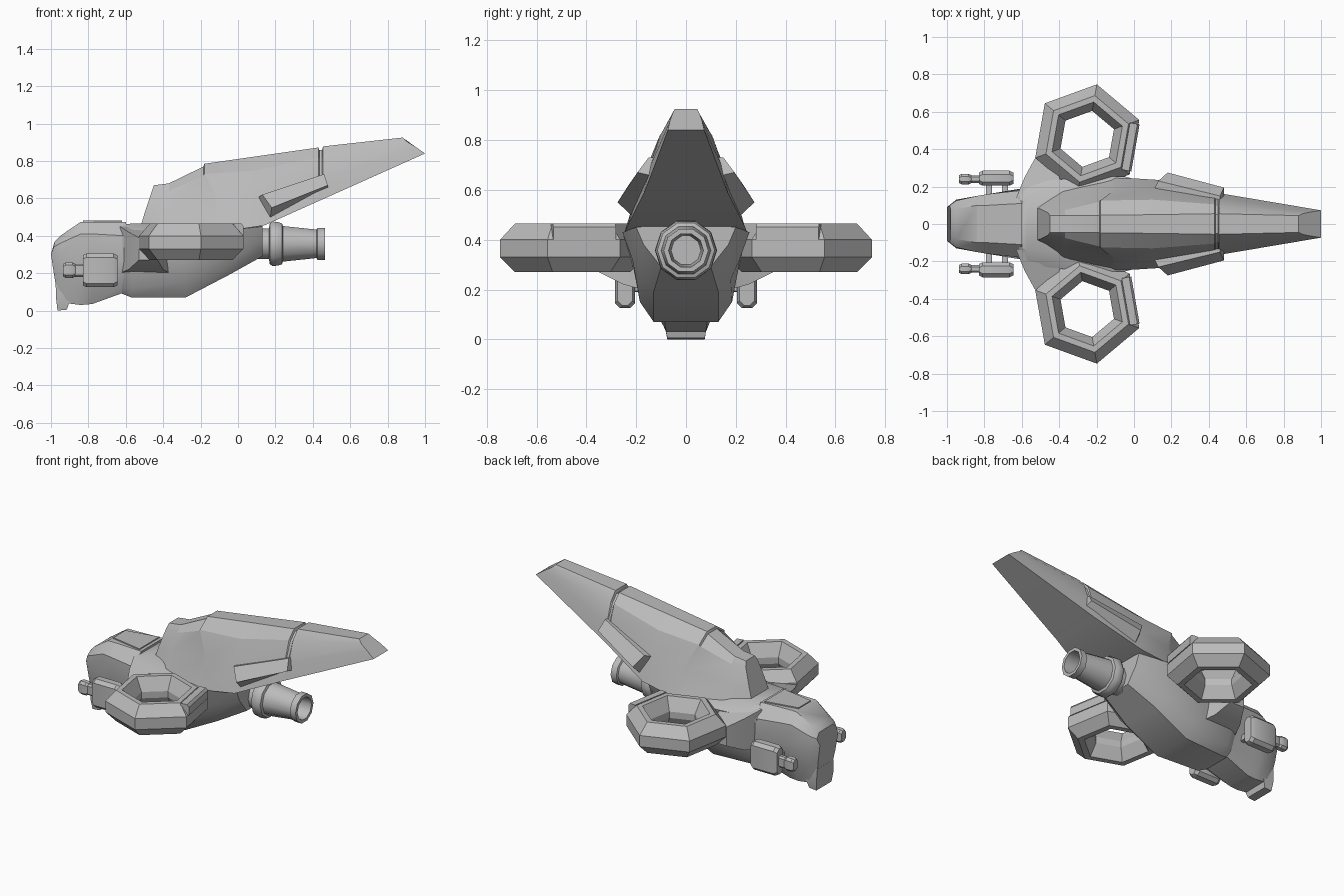
import bpy, bmesh, math
from mathutils import Vector

grey = bpy.data.materials.new("hull_grey")
grey.diffuse_color = (0.5, 0.5, 0.5, 1)


def finish(name, bm, angle=30):
    bmesh.ops.recalc_face_normals(bm, faces=bm.faces)
    me = bpy.data.meshes.new(name)
    bm.to_mesh(me)
    bm.free()
    ob = bpy.data.objects.new(name, me)
    bpy.context.collection.objects.link(ob)
    me.materials.append(grey)
    bpy.ops.object.select_all(action='DESELECT')
    ob.select_set(True)
    bpy.context.view_layer.objects.active = ob
    bpy.ops.object.shade_smooth_by_angle(angle=math.radians(angle))
    return ob


def skin(bm, rings, caps=True, closed=False):
    """Join rings of points with quads."""
    vs = [[bm.verts.new(p) for p in r] for r in rings]
    n = len(vs[0])
    pairs = list(zip(vs, vs[1:])) + ([(vs[-1], vs[0])] if closed else [])
    for a, b in pairs:
        for i in range(n):
            j = (i + 1) % n
            bm.faces.new((a[i], a[j], b[j], b[i]))
    if caps and not closed:
        bm.faces.new(vs[0])
        bm.faces.new(vs[-1])


def hull(name, halves, angle=30):
    """Symmetric loft from half sections, listed top to bottom."""
    bm = bmesh.new()
    skin(bm, [h + [(x, -y, z) for x, y, z in reversed(h)] for h in halves])
    return finish(name, bm, angle)


def pair(name, rings, closed=False, angle=30):
    """The same loft on the left and right."""
    bm = bmesh.new()
    for s in (1, -1):
        skin(bm, [[(x, s * y, z) for x, y, z in r] for r in rings], closed=closed)
    return finish(name, bm, angle)


def at(x, pts):
    return [(x, y, z) for y, z in pts]


def box_rings(x0, x1, y0, y1, z0, z1, c):
    """Box along x with chamfered long edges and ends."""
    def ring(x, d):
        a, b, e, f = y0 + d, y1 - d, z0 + d, z1 - d
        return [(x, a + c, e), (x, b - c, e), (x, b, e + c), (x, b, f - c),
                (x, b - c, f), (x, a + c, f), (x, a, f - c), (x, a, e + c)]
    return [ring(x0, c / 2), ring(x0 + c, 0), ring(x1 - c, 0), ring(x1, c / 2)]


# Main body
hull("body", [
    at(-.62, [(.12, .46), (.18, .40), (.18, .25), (.13, .12), (.09, .09)]),
    at(-.57, [(.14, .465), (.22, .42), (.21, .28), (.16, .12), (.11, .07)]),
    at(-.28, [(.15, .465), (.25, .42), (.21, .28), (.185, .15), (.13, .07)]),
    at(-.05, [(.15, .465), (.255, .43), (.215, .32), (.18, .24), (.13, .19)]),
    at(.13, [(.1, .46), (.2, .45), (.17, .38), (.13, .33), (.1, .29)]),
])

# Nose, canopy panel and chin
hull("nose", [
    [(-.98, .07, .37), (-.985, .1, .34), (-1, .09, .3), (-.985, .085, .2), (-.965, .07, .08)],
    [(-.95, .08, .4), (-.95, .125, .36), (-.95, .13, .29), (-.94, .11, .17), (-.92, .08, .04)],
    at(-.84, [(.1, .475), (.15, .41), (.15, .28), (.12, .13), (.08, .03)]),
    at(-.78, [(.1, .475), (.16, .41), (.16, .28), (.125, .13), (.08, .035)]),
    at(-.6, [(.11, .475), (.18, .40), (.19, .26), (.14, .14), (.09, .1)]),
])
hull("canopy_panel", [at(-.83, [(.06, .482), (.06, .46)]),
                      at(-.62, [(.1, .482), (.1, .46)])])
hull("chin", [
    [(-.975, .08, .14), (-.972, .085, .06), (-.965, .075, 0)],
    [(-.88, .09, .14), (-.9, .085, .05), (-.915, .075, .005)],
])

# Tail fin hull, with a notch across the top
hull("tail", [
    [(-.45, .045, .67), (-.46, .06, .64), (-.5, .08, .52), (-.53, .09, .42)],
    [(-.37, .045, .68), (-.37, .075, .64), (-.38, .13, .54), (-.38, .19, .42)],
    [(-.185, .045, .77), (-.185, .12, .72), (-.12, .18, .58), (-.12, .24, .42)],
    [(-.18, .047, .785), (-.18, .125, .73), (-.1, .185, .58), (-.1, .25, .42)],
    [(.1, .05, .825), (.1, .13, .75), (.1, .195, .6), (.14, .235, .455)],
    [(.43, .055, .872), (.43, .105, .82), (.43, .145, .7), (.43, .17, .585)],
    [(.435, .05, .858), (.435, .098, .81), (.435, .145, .7), (.435, .168, .587)],
    [(.45, .05, .86), (.45, .096, .81), (.45, .143, .7), (.45, .166, .594)],
    [(.455, .055, .878), (.455, .1, .825), (.455, .142, .7), (.455, .165, .596)],
    [(.88, .045, .925), (.9, .055, .905), (.95, .065, .875), (1, .073, .84)],
], 20)

# Side pods on the tail
pair("tail_pod", [
    [(.1, .17, .6), (.13, .23, .62), (.18, .275, .55), (.17, .2, .48)],
    [(.46, .1, .73), (.46, .15, .73), (.48, .195, .67), (.48, .13, .655)],
])

# Hexagonal rotor rings
CX, CY = -.25, .455


def polar(r, deg, z):
    a = math.radians(deg)
    return (CX + r * math.cos(a), CY + r * math.sin(a), z)


profile = [(.296, .33), (.296, .40), (.235, .465), (.2, .465),
           (.152, .385), (.152, .345), (.195, .27), (.235, .27)]
pair("rotor_ring", [[polar(r, 20 + 60 * i, z) for r, z in profile]
                    for i in range(6)], closed=True, angle=25)

# Flap on the rear edge of each ring
u = Vector((math.cos(math.radians(-10)), math.sin(math.radians(-10)), 0))
t = Vector((-u.y, u.x, 0))
c = Vector((CX, CY, 0))
pair("ring_flap", [[tuple(c + u * r + t * s + Vector((0, 0, z)))
                    for r, z in ((.21, .40), (.262, .40), (.262, .45), (.25, .466), (.21, .466))]
                   for s in (-.13, .125)])

# Shoulders from the body to the rings
pair("shoulder", [
    [(-.63, .14, .2), (-.35, .14, .19), (-.35, .14, .44), (-.63, .14, .45)],
    [(-.585, .25, .22), (-.4, .25, .22), (-.4, .25, .41), (-.585, .25, .42)],
    [(-.53, .35, .27), (-.43, .35, .27), (-.43, .35, .38), (-.53, .35, .39)],
])

# Guns with barrels and mounting struts
pair("gun_box", box_rings(-.83, -.645, .205, .285, .125, .305, .02))
pair("gun_barrel", box_rings(-.88, -.8, .22, .26, .18, .25, .01))
pair("gun_muzzle", box_rings(-.935, -.87, .212, .268, .175, .257, .014))
for nm, x in (("front_strut", -.775), ("rear_strut", -.69)):
    pair("gun_" + nm, box_rings(x - .015, x + .015, .1, .22, .19, .23, .006))

# Engine nozzle, turned about the x axis
nozzle = [(.05, .085), (.165, .085), (.17, .115), (.185, .125), (.215, .122), (.235, .115),
          (.24, .1), (.42, .08), (.425, .09), (.465, .09), (.465, .07), (.3, .06)]
bm = bmesh.new()
skin(bm, [[(x, r * math.cos(k * math.pi / 5), .357 + r * math.sin(k * math.pi / 5))
           for k in range(10)] for x, r in nozzle])
finish("engine_nozzle", bm, 40)
